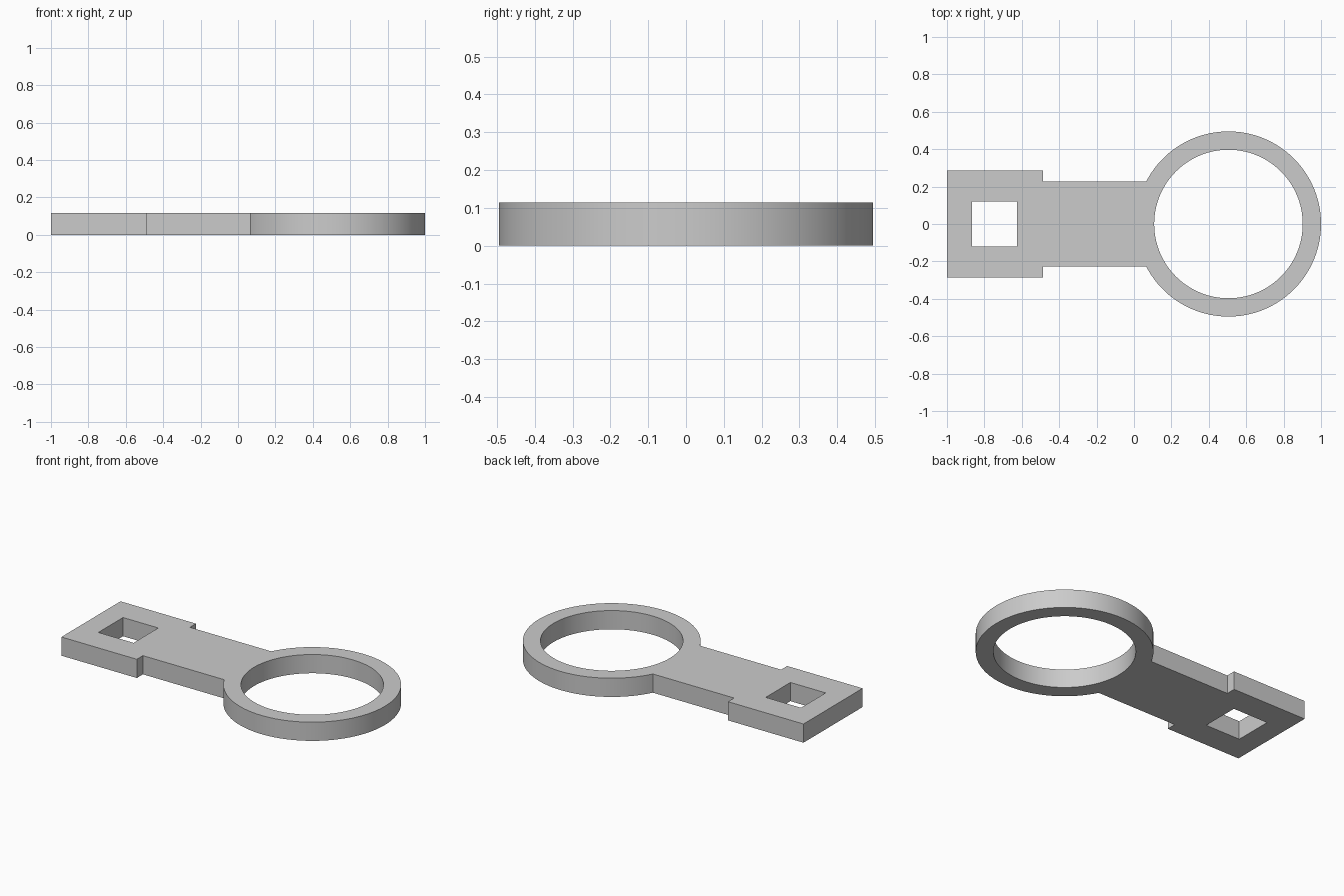
import bpy
import bmesh
from math import asin, cos, sin, pi, radians

cube = bpy.data.objects.get("Cube")
if cube:
    bpy.data.objects.remove(cube, do_unlink=True)

HEIGHT = 0.115
RING_X, RING_OUTER, RING_INNER = 0.505, 0.495, 0.397
NECK_HALF, PLATE_HALF = 0.228, 0.287
PLATE_END, SHOULDER = -1.0, -0.487
HOLE_X, HOLE_HALF = -0.746, 0.12


def arc(radius, start, end, steps):
    """Points on an arc around the ring centre."""
    angles = [start + (end - start) * i / steps for i in range(steps + 1)]
    return [(RING_X + radius * cos(a), radius * sin(a)) for a in angles]


def add_loop(curve, points):
    """Closed straight-sided outline on the curve."""
    spline = curve.splines.new("POLY")
    spline.points.add(len(points) - 1)
    for point, (x, y) in zip(spline.points, points):
        point.co = (x, y, 0, 1)
    spline.use_cyclic_u = True


# Flat profile: ring, neck and end plate in one outline
curve = bpy.data.curves.new("ring_handle_profile", "CURVE")
curve.dimensions = "2D"
curve.fill_mode = "BOTH"
curve.extrude = HEIGHT / 2

join = pi - asin(NECK_HALF / RING_OUTER)
upper = [(SHOULDER, NECK_HALF), (SHOULDER, PLATE_HALF), (PLATE_END, PLATE_HALF)]
lower = [(x, -y) for x, y in reversed(upper)]
add_loop(curve, arc(RING_OUTER, -join, join, 96) + upper + lower)

# Round opening and square socket
add_loop(curve, arc(RING_INNER, 0, 2 * pi, 112)[:-1])
add_loop(curve, [(HOLE_X + sx * HOLE_HALF, sy * HOLE_HALF)
                 for sx, sy in ((-1, -1), (1, -1), (1, 1), (-1, 1))])

# Solid body from the extruded profile
body = bpy.data.objects.new("ring_handle", curve)
body.location.z = HEIGHT / 2
bpy.context.collection.objects.link(body)
bpy.ops.object.select_all(action="DESELECT")
body.select_set(True)
bpy.context.view_layer.objects.active = body
bpy.ops.object.convert(target="MESH")
body = bpy.context.object

bm = bmesh.new()
bm.from_mesh(body.data)
bmesh.ops.remove_doubles(bm, verts=bm.verts, dist=0.0005)
bmesh.ops.recalc_face_normals(bm, faces=bm.faces)
bmesh.ops.dissolve_limit(bm, angle_limit=radians(0.5), verts=bm.verts, edges=bm.edges)
bm.to_mesh(body.data)
bm.free()
bpy.ops.object.shade_smooth_by_angle(angle=radians(20))

# Plain grey finish
grey = bpy.data.materials.new("plain_grey")
grey.use_nodes = True
colour = (0.6, 0.6, 0.6, 1)
grey.diffuse_color = colour
grey.node_tree.nodes["Principled BSDF"].inputs["Base Color"].default_value = colour
body.data.materials.clear()
body.data.materials.append(grey)
